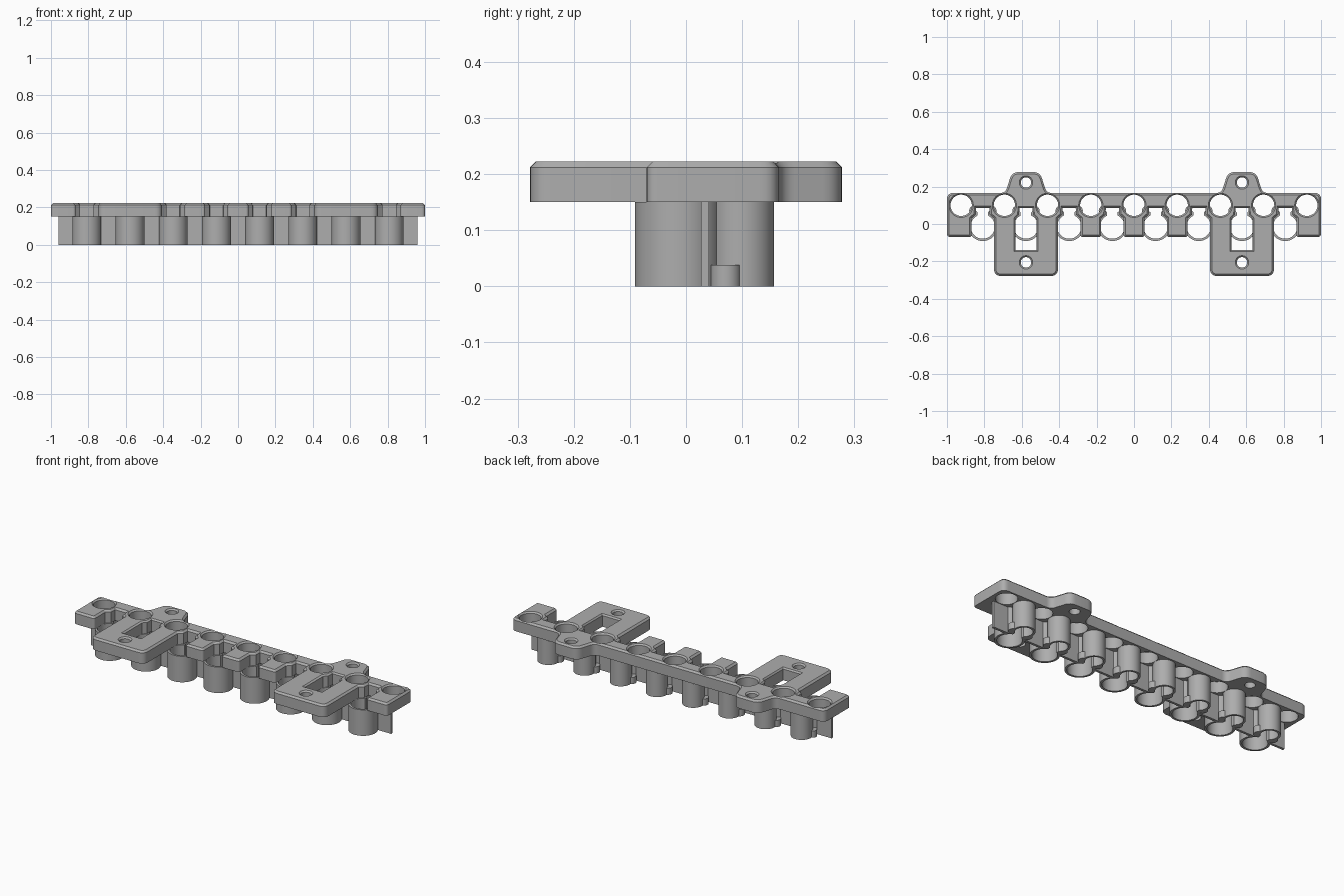
import bpy, bmesh, math
from mathutils import Vector

if "Cube" in bpy.data.objects:
    bpy.data.objects.remove(bpy.data.objects["Cube"])

PITCH = 0.231
PLATE_LOW, PLATE_TOP, CHAMFER = 0.15, 0.222, 0.01
EAR_X = PITCH * 2.5

grey = bpy.data.materials.new("light_grey")
grey.use_nodes = True
grey.diffuse_color = (0.42, 0.42, 0.42, 1)
grey.node_tree.nodes["Principled BSDF"].inputs["Base Color"].default_value = (0.42, 0.42, 0.42, 1)


def rounded(corners, steps=6):
    """Closed outline from (x, y, radius) corners."""
    out = []
    for i, (x, y, r) in enumerate(corners):
        p = Vector((x, y))
        if r == 0:
            out.append(p)
            continue
        a = (Vector(corners[i - 1][:2]) - p).normalized()
        b = (Vector(corners[(i + 1) % len(corners)][:2]) - p).normalized()
        t = r / math.tan(a.angle(b) / 2)
        for k in range(steps + 1):
            u = k / steps
            out.append(p + a * t * (1 - u) ** 2 + b * t * u ** 2)
    return out


def circle(x, y, r, n=40):
    return [Vector((x + r * math.cos(math.tau * k / n),
                    y + r * math.sin(math.tau * k / n))) for k in range(n)]


def rect(x0, x1, y0, y1):
    return [Vector(p) for p in ((x0, y0), (x1, y0), (x1, y1), (x0, y1))]


def grow(outline, d):
    """Offset a counter-clockwise outline outwards."""
    out = []
    for i, p in enumerate(outline):
        e1 = (p - outline[i - 1]).normalized()
        e2 = (outline[(i + 1) % len(outline)] - p).normalized()
        n1, n2 = Vector((e1.y, -e1.x)), Vector((e2.y, -e2.x))
        out.append(p + (n1 + n2) * d / (1 + n1.dot(n2)))
    return out


def loft(name, outline, levels):
    """Solid through the outline at each (z, offset) level."""
    bm = bmesh.new()
    rings = [[bm.verts.new((p.x, p.y, z)) for p in grow(outline, d)] for z, d in levels]
    n = len(outline)
    for low, high in zip(rings, rings[1:]):
        for i in range(n):
            j = (i + 1) % n
            bm.faces.new((low[i], low[j], high[j], high[i]))
    bm.faces.new(rings[0][::-1])
    bm.faces.new(rings[-1])
    mesh = bpy.data.meshes.new(name)
    bm.to_mesh(mesh)
    bm.free()
    mesh.materials.append(grey)
    obj = bpy.data.objects.new(name, mesh)
    bpy.context.collection.objects.link(obj)
    return obj


def prism(name, outline, z0, z1):
    return loft(name, outline, [(z0, 0), (z1, 0)])


def combine(obj, tools, operation):
    """Apply boolean tools, then discard them."""
    for tool in tools:
        mod = obj.modifiers.new("combine", 'BOOLEAN')
        mod.operation, mod.solver, mod.object = operation, 'EXACT', tool
    deps = bpy.context.evaluated_depsgraph_get()
    deps.update()
    mesh = bpy.data.meshes.new_from_object(obj.evaluated_get(deps))
    obj.modifiers.clear()
    obj.data = mesh
    for tool in tools:
        bpy.data.objects.remove(tool)


def smooth(obj):
    bpy.ops.object.select_all(action='DESELECT')
    obj.select_set(True)
    bpy.context.view_layer.objects.active = obj
    bpy.ops.object.shade_smooth_by_angle(angle=math.radians(30))


# Mounting plate outline: tabs, wide feet and rear ears
TAB, BAR, BACK, FOOT = -0.07, 0.085, 0.166, -0.278


def opening(cx, y_left, y_right, r_left=0.015, r_right=0.015):
    """Gap between two tabs, narrowed by the collars round the holes."""
    return [(cx - 0.06, y_left, r_left), (cx - 0.06, 0.03, 0), (cx - 0.037, 0.05, 0),
            (cx - 0.035, BAR, 0), (cx + 0.035, BAR, 0), (cx + 0.037, 0.05, 0),
            (cx + 0.06, 0.03, 0), (cx + 0.06, y_right, r_right)]


half = (opening(PITCH * 0.5, TAB, TAB)
        + opening(PITCH * 1.5, TAB, FOOT, r_right=0.04)
        + opening(PITCH * 3.5, FOOT, TAB, r_left=0.04)
        + [(1, TAB, 0.02), (1, BACK, 0.035),
           (EAR_X + 0.11, BACK, 0.04), (EAR_X + 0.075, 0.278, 0.05),
           (EAR_X - 0.075, 0.278, 0.05), (EAR_X - 0.11, BACK, 0.04)])
corners = half + [(-x, y, r) for x, y, r in reversed(half)]
plate = loft("mounting_plate", rounded(corners),
             [(PLATE_LOW, 0), (PLATE_TOP - CHAMFER, 0), (PLATE_TOP, -CHAMFER)])


# Chamfered holes, screw holes and slots
def chamfer_cutter(outline, c=0.008):
    return loft("cutter", outline, [(PLATE_LOW - 0.05, 0), (PLATE_TOP - c, 0),
                                    (PLATE_TOP + c, 2 * c)])


cutters = [chamfer_cutter(circle(PITCH * k, 0.1, 0.057)) for k in range(-4, 5)]
for side in (-1, 1):
    x = side * EAR_X
    cutters += [chamfer_cutter(circle(x, y, 0.028, 24)) for y in (0.222, -0.205)]
    slot = [(x - 0.055, -0.14, 0), (x + 0.055, -0.14, 0), (x + 0.055, 0.03, 0),
            (x + 0.037, 0.05, 0), (x + 0.035, BAR, 0), (x - 0.035, BAR, 0),
            (x - 0.037, 0.05, 0), (x - 0.055, 0.03, 0)]
    cutters.append(chamfer_cutter(rounded(slot)))
combine(plate, cutters, 'DIFFERENCE')
smooth(plate)

# Double sleeve: wide front tube, narrow rear tube, web and low pegs
FRONT_Y, REAR_Y = -0.0135, 0.099
sleeve = prism("sleeve", circle(0, FRONT_Y, 0.0775, 48), 0, PLATE_LOW)
combine(sleeve, [prism("rear_tube", circle(0, REAR_Y, 0.058, 48), 0, PLATE_LOW),
                 prism("web", rect(-0.15, 0.15, 0.027, 0.041), 0, PLATE_LOW),
                 prism("peg", circle(0.046, 0.071, 0.027, 24), 0, 0.038),
                 prism("peg", circle(-0.046, 0.071, 0.027, 24), 0, 0.038)], 'UNION')
combine(sleeve, [prism("bore", circle(0, FRONT_Y, 0.065, 48), -0.1, 0.3),
                 prism("bore", circle(0, REAR_Y, 0.046, 48), -0.1, 0.3),
                 prism("passage", rect(-0.028, 0.028, 0, 0.09), -0.1, 0.3)], 'DIFFERENCE')
smooth(sleeve)

# Row of eight sleeves
for k in range(8):
    obj = sleeve if k == 0 else sleeve.copy()
    if k:
        bpy.context.collection.objects.link(obj)
    obj.name = f"sleeve_{k + 1}"
    obj.location.x = PITCH * (k - 3.5)
